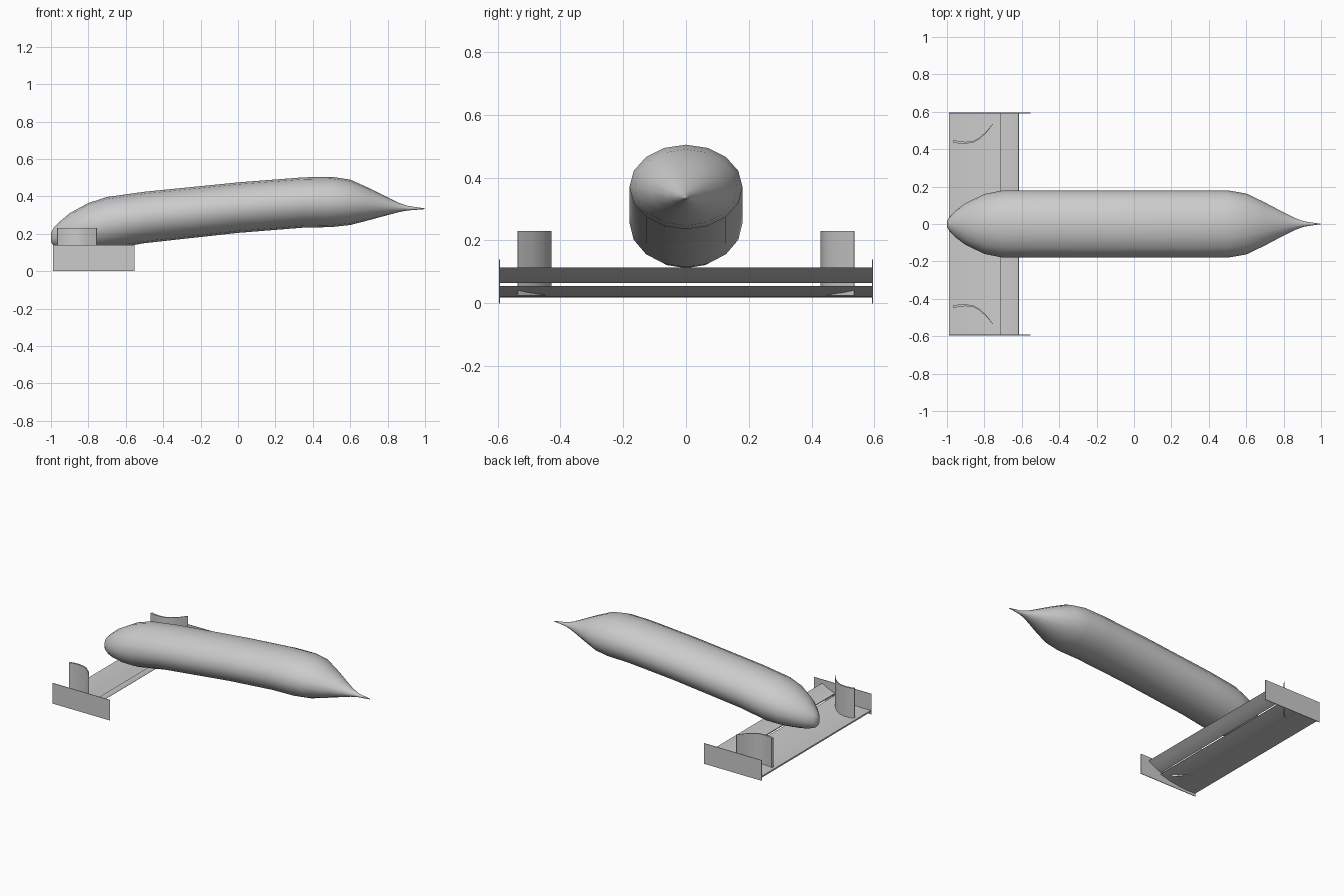
import bpy, bmesh, math
from mathutils import Vector

if "Cube" in bpy.data.objects:
    bpy.data.objects.remove(bpy.data.objects["Cube"], do_unlink=True)

grey = bpy.data.materials.new("light grey")
grey.use_nodes = True
grey.diffuse_color = (0.6, 0.6, 0.6, 1)
grey.node_tree.nodes["Principled BSDF"].inputs["Base Color"].default_value = (0.6, 0.6, 0.6, 1)


def finish(name, bm):
    """Turn a bmesh into a coloured object."""
    bmesh.ops.recalc_face_normals(bm, faces=bm.faces)
    mesh = bpy.data.meshes.new(name)
    bm.to_mesh(mesh)
    bm.free()
    mesh.materials.append(grey)
    obj = bpy.data.objects.new(name, mesh)
    bpy.context.collection.objects.link(obj)
    return obj


def smooth(obj):
    bpy.ops.object.select_all(action="DESELECT")
    obj.select_set(True)
    bpy.context.view_layer.objects.active = obj
    bpy.ops.object.shade_smooth_by_angle(angle=math.radians(40))


def blade(name, path, thickness, axis, start, end):
    """Sweep a curved, tapering blade section in a straight line along an axis."""
    pts = [Vector(p) for p in path]
    upper, lower = [], []
    for i, p in enumerate(pts):
        t = pts[min(i + 1, len(pts) - 1)] - pts[max(i - 1, 0)]
        n = Vector((-t.y, t.x)).normalized()
        half = thickness / 2 * (1 - 0.8 * i / (len(pts) - 1))
        upper.append(p + n * half)
        lower.append(p - n * half)
    section = upper + lower[::-1]
    bm = bmesh.new()
    rings = []
    for s in (start, end):
        rings.append([bm.verts.new((a, s, b) if axis == "Y" else (a, b, s)) for a, b in section])
    count = len(section)
    for i in range(count):
        j = (i + 1) % count
        bm.faces.new((rings[0][i], rings[0][j], rings[1][j], rings[1][i]))
    for ring in rings:
        bm.faces.new(ring)
    obj = finish(name, bm)
    smooth(obj)
    return obj


# Nose body: x, bottom, top and half width of each elliptical section
stations = [
    (-1.0, 0.155, 0.205, 0.015), (-0.985, 0.137, 0.235, 0.04), (-0.95, 0.125, 0.268, 0.075),
    (-0.9, 0.118, 0.31, 0.112), (-0.8, 0.112, 0.365, 0.16), (-0.7, 0.115, 0.397, 0.18),
    (-0.5, 0.15, 0.425, 0.18), (0.0, 0.205, 0.475, 0.18), (0.35, 0.233, 0.502, 0.18),
    (0.5, 0.236, 0.505, 0.18), (0.6, 0.247, 0.49, 0.163), (0.7, 0.273, 0.445, 0.115),
    (0.8, 0.3, 0.395, 0.062), (0.86, 0.316, 0.365, 0.032), (0.91, 0.325, 0.349, 0.014),
    (1.0, 0.332, 0.336, 0.001)]
SIDES = 16
bm = bmesh.new()
rings = []
for x, low, high, width in stations:
    mid, half = (low + high) / 2, (high - low) / 2
    angles = [math.tau * k / SIDES for k in range(SIDES)]
    rings.append([bm.verts.new((x, width * math.cos(a), mid + half * math.sin(a))) for a in angles])
for a, b in zip(rings, rings[1:]):
    for k in range(SIDES):
        j = (k + 1) % SIDES
        bm.faces.new((a[k], a[j], b[j], b[k]))
bm.faces.new(rings[0])
bm.faces.new(rings[-1])
smooth(finish("nose_body", bm))

# Wing: main plane with a raised flap behind it
main_path = [(-0.988, 0.024), (-0.93, 0.022), (-0.86, 0.025), (-0.78, 0.036), (-0.71, 0.054)]
flap_path = [(-0.715, 0.069), (-0.69, 0.076), (-0.655, 0.092), (-0.616, 0.114)]
blade("main_plane", main_path, 0.01, "Y", -0.593, 0.593)
blade("wing_flap", flap_path, 0.008, "Y", -0.593, 0.593)

# End plates and curved turning vanes on both sides
for side, label in ((1, "left_of_nose"), (-1, "right_of_nose")):
    bm = bmesh.new()
    bmesh.ops.create_cube(bm, size=1)
    for v in bm.verts:
        v.co = Vector((-0.7715 + v.co.x * 0.435, side * 0.594 + v.co.y * 0.004, 0.07 + v.co.z * 0.14))
    finish("end_plate_" + label, bm)
    vane_path = [(-0.967, 0.444), (-0.94, 0.437), (-0.9, 0.434), (-0.86, 0.44),
                 (-0.83, 0.455), (-0.79, 0.49), (-0.755, 0.535)]
    blade("turning_vane_" + label, [(x, side * y) for x, y in vane_path], 0.014, "Z", 0.025, 0.23)
